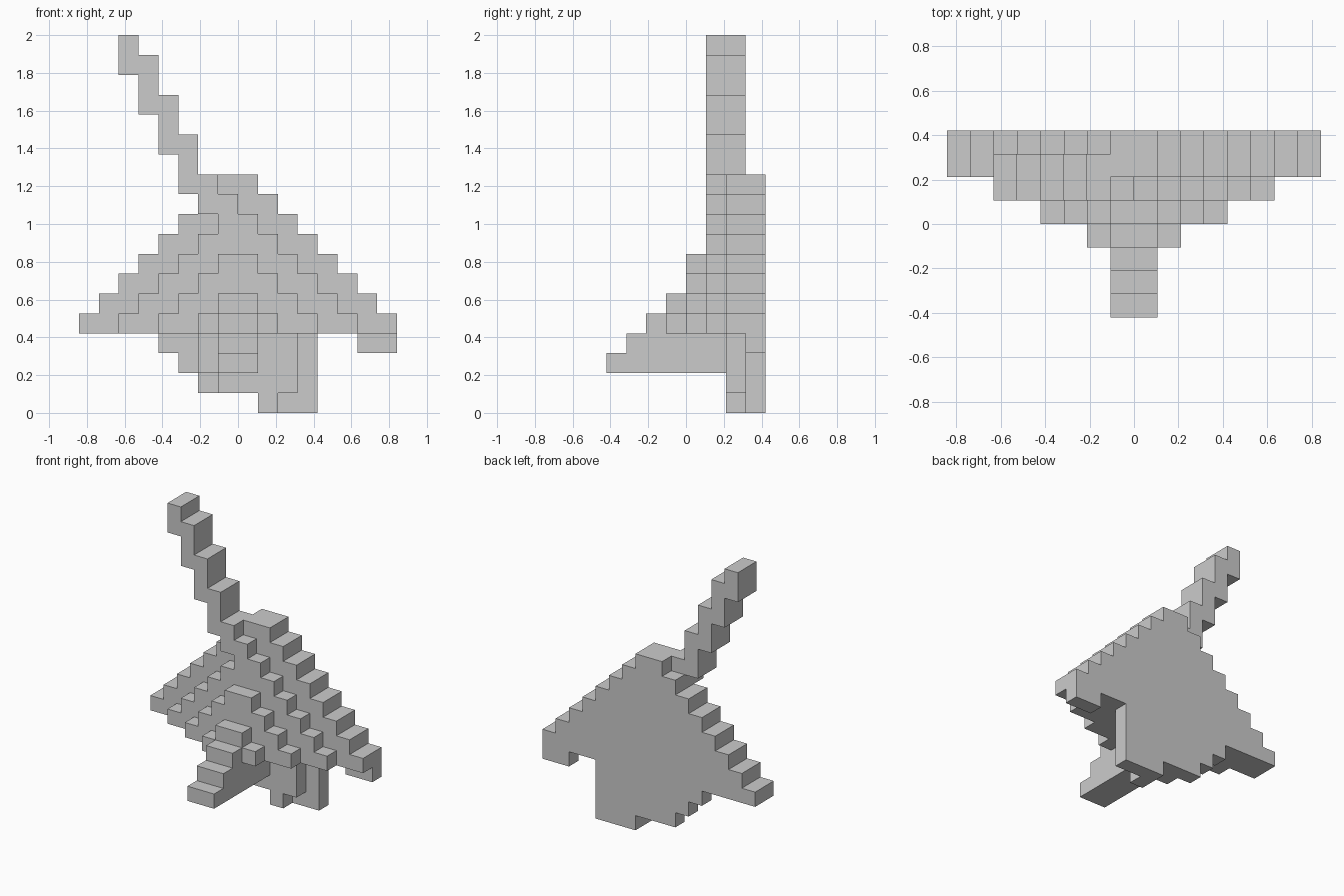
import bpy, bmesh

if "Cube" in bpy.data.objects:
    bpy.data.objects.remove(bpy.data.objects["Cube"])

U = 2 / 19  # size of one block


def stepped(name, top, rows, d0, d1, axis='y'):
    """Extrude a stepped outline; rows run downward from height `top` as (left, right)."""
    pts = []
    for i, (_, r) in enumerate(rows):
        pts += [(r, top - i), (r, top - i - 1)]
    for i, (l, _) in reversed(list(enumerate(rows))):
        pts += [(l, top - i - 1), (l, top - i)]
    pts = [p for i, p in enumerate(pts) if p != pts[i - 1]]
    bm = bmesh.new()
    place = (lambda a, z: (a, d0, z)) if axis == 'y' else (lambda a, z: (d0, a, z))
    face = bm.faces.new([bm.verts.new([c * U for c in place(*p)]) for p in pts])
    ext = bmesh.ops.extrude_face_region(bm, geom=[face])
    move = (0, (d1 - d0) * U, 0) if axis == 'y' else ((d1 - d0) * U, 0, 0)
    bmesh.ops.translate(bm, vec=move,
                        verts=[v for v in ext['geom'] if isinstance(v, bmesh.types.BMVert)])
    bmesh.ops.dissolve_limit(bm, angle_limit=0.01, verts=bm.verts[:], edges=bm.edges[:])
    bmesh.ops.recalc_face_normals(bm, faces=bm.faces[:])
    mesh = bpy.data.meshes.new(name)
    bm.to_mesh(mesh)
    bm.free()
    obj = bpy.data.objects.new(name, mesh)
    bpy.context.collection.objects.link(obj)
    return obj


# Stacked pyramid layers, each smaller toward the front
for name, top, y0, y1 in (("back_layer", 12, 2, 4), ("second_layer", 10, 1, 2),
                          ("third_layer", 8, 0, 1), ("front_layer", 6, -1, 0)):
    stepped(name, top, [(-n, n) for n in range(1, top - 3)], y0, y1)

# Diagonal pole rising to the upper left
stepped("pole", 19, [(-6, -5), (-6, -4), (-5, -4), (-5, -3), (-4, -3),
                     (-4, -2), (-3, -2), (-3, -1), (-2, 0)], 1, 3)

# Beak stepping forward under the front layer
stepped("beak", 5, [(-2, -1), (-3, 2), (-4, 2)], -1, 1, axis='x')

# Lower body: rear slab, inner slab with a short leg, and the right hook
stepped("lower_back", 4, [(-4, 4), (-3, 4), (-2, 4), (1, 4)], 3, 4)
stepped("lower_front", 4, [(-2, 3), (-2, 3), (-1, 3), (1, 2)], 2, 3)
stepped("right_hook", 4, [(6, 8)], 3, 4)
